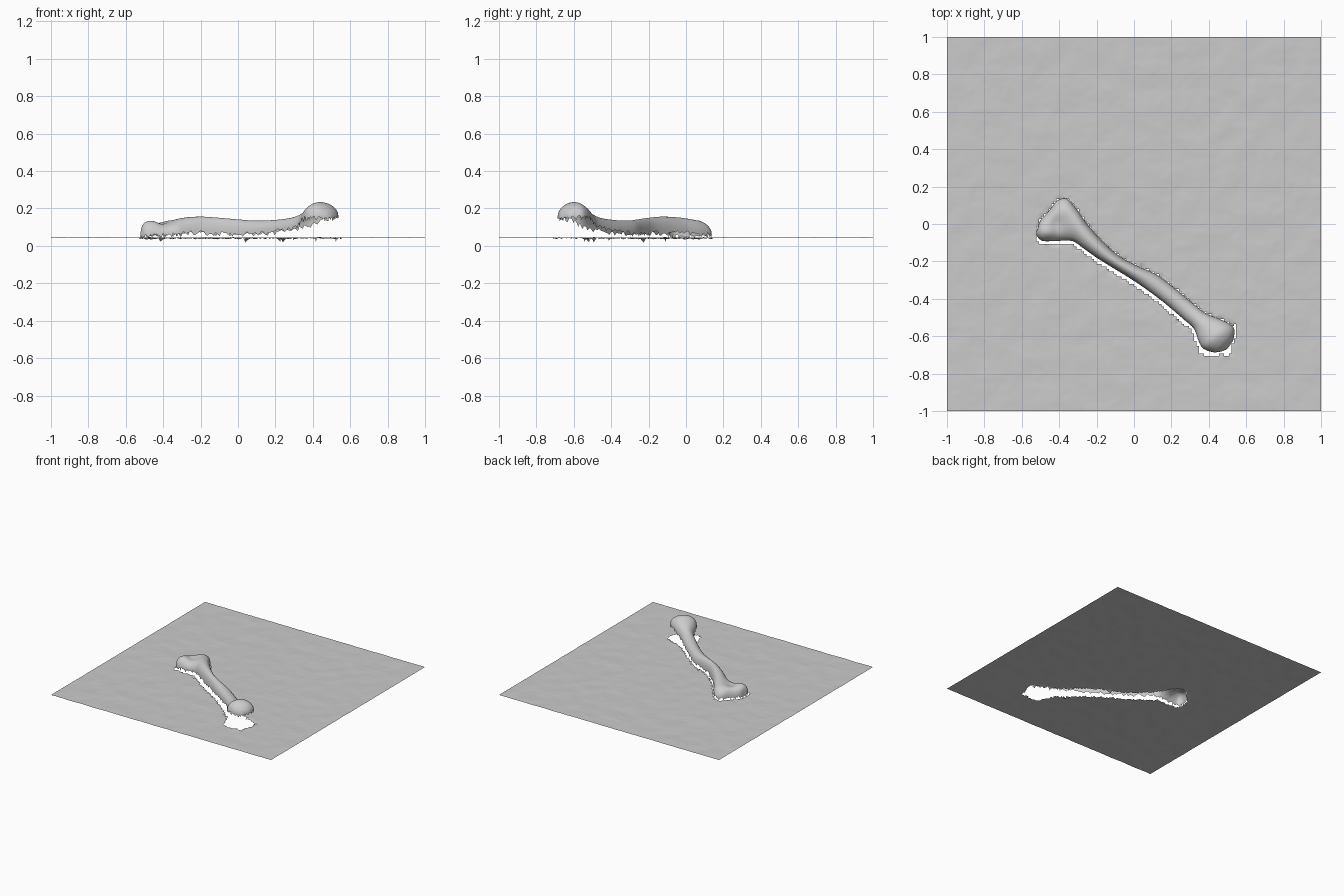
import bpy, bmesh, math, random
from mathutils import Vector, noise

if "Cube" in bpy.data.objects:
    bpy.data.objects.remove(bpy.data.objects["Cube"])

random.seed(4)

# Bone stations: NE edge x,y / SW edge x,y / crest height / rim height
ST = [
    (-.522, -.04, -.522, -.055, .060, .050),
    (-.515, -.02, -.515, -.070, .100, .050),
    (-.500, .020, -.490, -.090, .125, .052),
    (-.455, .070, -.440, -.092, .134, .054),
    (-.410, .125, -.400, -.090, .132, .056),
    (-.360, .135, -.360, -.088, .136, .060),
    (-.310, .085, -.320, -.095, .146, .065),
    (-.250, .000, -.270, -.130, .154, .070),
    (-.170, -.09, -.200, -.180, .156, .072),
    (-.080, -.17, -.120, -.230, .150, .068),
    (.020, -.225, -.030, -.285, .142, .064),
    (.120, -.270, .060, -.345, .135, .066),
    (.220, -.345, .160, -.420, .138, .074),
    (.310, -.420, .260, -.505, .150, .090),
    (.380, -.475, .320, -.560, .175, .108),
    (.450, -.505, .345, -.625, .215, .140),
    (.505, -.530, .370, -.665, .234, .152),
    (.535, -.560, .420, -.685, .220, .152),
    (.532, -.615, .460, -.683, .190, .150),
    (.512, -.650, .485, -.675, .165, .146),
    (.502, -.663, .497, -.669, .150, .144),
]


def spline(i, t):
    """Catmull-Rom value of all station numbers between station i and i+1."""
    n = len(ST) - 1
    p = [ST[min(max(k, 0), n)] for k in (i - 1, i, i + 1, i + 2)]
    return [.5 * (2 * b + (c - a) * t + (2 * a - 5 * b + 4 * c - d) * t * t
                  + (3 * b - a - 3 * c + d) * t ** 3) for a, b, c, d in zip(*p)]


def finish(bm, name):
    bmesh.ops.recalc_face_normals(bm, faces=bm.faces)
    if sum(f.normal.z * f.calc_area() for f in bm.faces) < 0:
        bmesh.ops.reverse_faces(bm, faces=bm.faces)
    me = bpy.data.meshes.new(name)
    bm.to_mesh(me)
    bm.free()
    for p in me.polygons:
        p.use_smooth = True
    ob = bpy.data.objects.new(name, me)
    bpy.context.collection.objects.link(ob)


STEPS, SIDES = 8, 22
rows = [spline(i, s / STEPS) for i in range(len(ST) - 1) for s in range(STEPS)]
rows.append(list(ST[-1]))


def bump(x, y, cx, cy, r, h):
    return h * math.exp(-((x - cx) ** 2 + (y - cy) ** 2) / r ** 2)


# Bone: open arched shell with a ragged lower rim
bm = bmesh.new()
rings = []
for ax, ay, bx, by, zt, ze in rows:
    zt = max(zt, ze + .004)
    ring = []
    for k in range(SIDES + 1):
        a = math.pi * k / SIDES
        u = .5 + .5 * math.cos(a)
        x, y = bx + (ax - bx) * u, by + (ay - by) * u
        s = max(math.sin(a), 0) ** .85
        z = ze + (zt - ze) * s
        # groove and knuckles on the wide end
        z += s * (bump(x, y, -.42, .0, .045, -.016) + bump(x, y, -.37, .08, .04, .006)
                  + bump(x, y, -.46, -.05, .035, .008))
        if k in (0, SIDES):
            z += random.choice((-.014, -.005, 0, .004, .010))
        ring.append(bm.verts.new((x, y, z)))
    rings.append(ring)
for r0, r1 in zip(rings, rings[1:]):
    for k in range(SIDES):
        bm.faces.new((r0[k], r0[k + 1], r1[k + 1], r1[k]))
finish(bm, "bone_shell")

# Outline of the gap: close along the NE side, wider on the SW side and raised end
ne, sw = [], []
for i, (ax, ay, bx, by, zt, ze) in enumerate(rows):
    d = Vector((bx - ax, by - ay))
    d.normalize()
    w = .020 + .012 * (i > len(rows) * .78)
    e = .020 if i > len(rows) * .82 else .002
    ne.append((ax - d.x * e, ay - d.y * e))
    sw.append((bx + d.x * w, by + d.y * w))
outline = ne + [(.525, -.695), (.48, -.712)] + sw[::-1]


def inside(x, y):
    hit = False
    for (x0, y0), (x1, y1) in zip(outline, outline[1:] + outline[:1]):
        if (y0 > y) != (y1 > y) and x < x0 + (x1 - x0) * (y - y0) / (y1 - y0):
            hit = not hit
    return hit


# Ground sheet: faintly rippled, with the gap under the bone
bm = bmesh.new()
bmesh.ops.create_grid(bm, x_segments=150, y_segments=150, size=1)
hole = []
for f in bm.faces:
    c = f.calc_center_median()
    if -.56 < c.x < .58 and -.74 < c.y < .17 and inside(c.x, c.y):
        hole.append(f)
bmesh.ops.delete(bm, geom=hole, context='FACES')
for v in bm.verts:
    p = v.co
    p.z = .043 + .0025 * noise.noise(Vector((p.x * 9, p.y * 9, 0))) \
        + .001 * noise.noise(Vector((p.x * 30, p.y * 30, 3)))
    # torn rim of the gap
    if v.is_boundary and max(abs(p.x), abs(p.y)) < .9:
        p.z += random.uniform(-.008, .004)
        if random.random() < .02:
            p.z -= .02
finish(bm, "ground_sheet")
